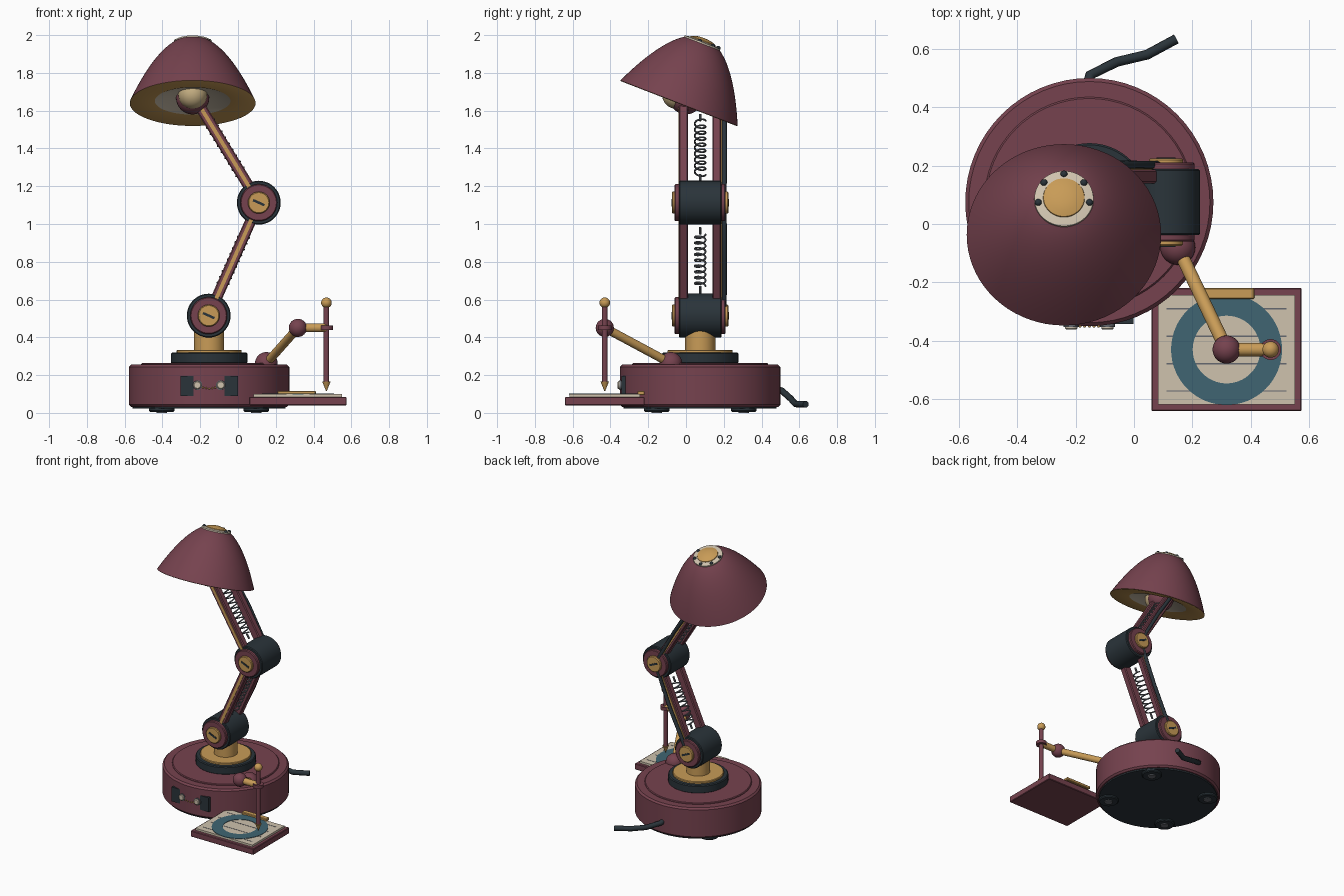
import bpy, bmesh, math
from mathutils import Matrix, Vector

if "Cube" in bpy.data.objects:
    bpy.data.objects.remove(bpy.data.objects["Cube"], do_unlink=True)


def material(name, rgb):
    m = bpy.data.materials.new(name)
    m.use_nodes = True
    m.diffuse_color = (*rgb, 1)
    m.node_tree.nodes["Principled BSDF"].inputs["Base Color"].default_value = (*rgb, 1)
    return m


MAROON = material("maroon paint", (0.18, 0.055, 0.077))
GOLD = material("brass", (0.58, 0.33, 0.095))
DARK = material("dark slate", (0.023, 0.034, 0.042))
CREAM = material("cream", (0.62, 0.54, 0.42))
TEAL = material("teal ink", (0.05, 0.13, 0.17))
STEEL = material("steel grey", (0.13, 0.14, 0.16))
GLASS = material("warm glass", (0.55, 0.42, 0.22))


def finish(name, bm, mat, matrix=Matrix(), angle=35):
    bmesh.ops.remove_doubles(bm, verts=bm.verts, dist=1e-5)
    bmesh.ops.recalc_face_normals(bm, faces=bm.faces)
    me = bpy.data.meshes.new(name)
    bm.to_mesh(me)
    bm.free()
    me.transform(matrix)
    me.materials.append(mat)
    ob = bpy.data.objects.new(name, me)
    bpy.context.collection.objects.link(ob)
    bpy.ops.object.select_all(action="DESELECT")
    ob.select_set(True)
    bpy.context.view_layer.objects.active = ob
    bpy.ops.object.shade_smooth_by_angle(angle=math.radians(angle))
    return ob


def lathe(name, profile, mat, matrix=Matrix(), n=48, closed=False):
    bm = bmesh.new()
    vs = [bm.verts.new((r, 0, h)) for r, h in profile]
    pairs = list(zip(vs, vs[1:])) + ([(vs[-1], vs[0])] if closed else [])
    es = [bm.edges.new(p) for p in pairs]
    bmesh.ops.spin(bm, geom=vs + es, cent=(0, 0, 0), axis=(0, 0, 1),
                   angle=math.tau, steps=n, use_duplicate=False)
    return finish(name, bm, mat, matrix)


def rod(name, a, b, r, mat, r2=None, n=32, bevel=0.0):
    a, b = Vector(a), Vector(b)
    d = b - a
    L, e = d.length, r if r2 is None else r2
    m = Matrix.Translation(a) @ d.to_track_quat("Z", "Y").to_matrix().to_4x4()
    prof = [(0, 0), (r - bevel, 0), (r, bevel), (e, L - bevel), (e - bevel, L), (0, L)]
    return lathe(name, prof, mat, m, n)


def ball(name, c, r, mat):
    bm = bmesh.new()
    bmesh.ops.create_uvsphere(bm, u_segments=32, v_segments=16, radius=r)
    return finish(name, bm, mat, Matrix.Translation(c), 60)


def box(name, c, size, mat, rot=0.0, bevel=0.0):
    bm = bmesh.new()
    bmesh.ops.create_cube(bm, size=1)
    bmesh.ops.scale(bm, vec=size, verts=bm.verts)
    if bevel:
        bmesh.ops.bevel(bm, geom=bm.edges[:], offset=bevel, segments=1, affect="EDGES")
    return finish(name, bm, mat, Matrix.Translation(c) @ Matrix.Rotation(rot, 4, "Y"))


def tube(name, pts, r, mat, res=2):
    cu = bpy.data.curves.new(name, "CURVE")
    cu.dimensions = "3D"
    cu.bevel_depth, cu.bevel_resolution, cu.use_fill_caps = r, res, True
    sp = cu.splines.new("POLY")
    sp.points.add(len(pts) - 1)
    for p, q in zip(sp.points, pts):
        p.co = (*q, 1)
    tmp = bpy.data.objects.new(name + " path", cu)
    bm = bmesh.new()
    bpy.context.collection.objects.link(tmp)
    bpy.context.view_layer.update()
    me = bpy.data.meshes.new_from_object(tmp.evaluated_get(bpy.context.evaluated_depsgraph_get()))
    bm.from_mesh(me)
    bpy.data.objects.remove(tmp)
    bpy.data.meshes.remove(me)
    return finish(name, bm, mat, angle=50)


CX, CY = -0.153, 0.075   # base centre


def post(name, z0, z1, r, mat, bevel=0.0):
    return rod(name, (CX, CY, z0), (CX, CY, z1), r, mat, n=64, bevel=bevel)


# Base, turntable and column
post("base_underside", 0.022, 0.05, 0.405, DARK)
post("base_body", 0.032, 0.255, 0.425, MAROON, 0.012)
post("base_top", 0.25, 0.264, 0.36, MAROON, 0.005)
post("turntable", 0.26, 0.32, 0.202, DARK, 0.006)
post("turntable_plate", 0.315, 0.334, 0.172, GOLD, 0.004)
post("column", 0.33, 0.5, 0.08, GOLD)
for sx in (-1, 1):
    for sy in (-1, 1):
        x, y = CX + sx * 0.25, CY + sy * 0.23
        rod("foot", (x, y, 0.006), (x, y, 0.03), 0.068, DARK, bevel=0.006)
        rod("foot_screw", (x, y, 0), (x, y, 0.01), 0.028, STEEL)

# Front control panel
box("control_panel", (CX, -0.32, 0.143), (0.304, 0.044, 0.106), DARK)
for sx in (-1, 1):
    x = CX + sx * 0.062
    rod("knob_ring", (x, -0.34, 0.147), (x, -0.352, 0.147), 0.026, STEEL, n=20)
    rod("knob", (x, -0.34, 0.147), (x, -0.362, 0.147), 0.021, CREAM, n=20, bevel=0.004)
for i in range(-2, 3):
    ball("indicator", (CX + i * 0.016, -0.35, 0.128 + 0.003 * abs(i)), 0.005, GOLD)

# Power lead at the back
tube("power_lead", [(-0.16, 0.47, 0.13), (-0.15, 0.51, 0.115), (-0.06, 0.555, 0.075),
                    (0.045, 0.58, 0.047), (0.145, 0.634, 0.045)], 0.018, DARK)

# Arm joints
LOW, MID, TOP = Vector((-0.155, CY, 0.515)), Vector((0.11, CY, 1.113)), Vector((-0.225, CY, 1.662))
for tag, c in (("lower", LOW), ("middle", MID)):
    for part, half, r, mat in (("drum", 0.113, 0.116, DARK), ("cheek", 0.135, 0.098, MAROON),
                               ("cap", 0.15, 0.058, GOLD)):
        off = Vector((0, half, 0))
        rod(f"{tag}_{part}", c - off, c + off, r, mat, n=48, bevel=0.005)
    for s in (-1, 1):
        box(f"{tag}_slot", c + Vector((0, s * 0.15, 0)), (0.066, 0.006, 0.013), DARK, rot=0.42)

# Twin arm bars with brass inlays and springs
for tag, a, b, t0, t1 in (("lower", LOW, MID, 0.26, 0.72), ("upper", MID, TOP, 0.27, 0.79)):
    d = b - a
    tilt = math.atan2(d.x, d.z)
    for s in (-1, 1):
        mid = (a + b) / 2 + Vector((0, s * 0.088, 0))
        box(f"{tag}_bar", mid, (0.058, 0.047, d.length), MAROON, tilt, 0.006)
        box(f"{tag}_inlay", mid + Vector((0, s * 0.023, 0)), (0.02, 0.008, d.length * 0.94), GOLD, tilt)
    u, v = d.normalized(), Vector((0, 1, 0))
    w = u.cross(v)
    pts, turns, per = [], 9, 16
    for i in range(turns * per + 1):
        q = math.tau * i / per
        pts.append(a + d * (t0 + (t1 - t0) * i / (turns * per))
                   + 0.029 * (math.cos(q) * v + math.sin(q) * w))
    tube(f"{tag}_spring", pts, 0.005, STEEL, 1)
    rod(f"{tag}_spring_pin", a + d * (t0 - 0.06), a + d * t0, 0.007, STEEL, n=8)
    rod(f"{tag}_spring_pin", a + d * t1, a + d * (t1 + 0.06), 0.007, STEEL, n=8)

# Cable behind the arm
back = Vector((0, 0.127, 0))
tube("arm_cable", [LOW + back, (LOW + MID) / 2 + back + Vector((0.012, 0.002, 0)), MID + back,
                   (MID + TOP) / 2 + back + Vector((0.012, 0.002, 0)), TOP + back], 0.013, DARK)

# Lamp head, built about its tilted axis
HEAD = Matrix.Translation((-0.24, -0.037, 1.64)) @ Matrix.Rotation(-0.3695, 4, "X")
R, H = 0.333, 0.372
outer = [(R * math.sqrt(1 - t), H * t) for t in (i / 24 * 0.92 for i in range(25))]
lathe("shade", outer + [(0, outer[-1][1])], MAROON, HEAD, 72)
lathe("shade_lining", [(R, 0), (R - 0.006, -0.003), (0.2, 0.012)], GOLD, HEAD, 72)
lathe("reflector", [(0.2, 0.012), (0.12, 0.04), (0, 0.05)], CREAM, HEAD, 72)
lathe("vent_ring", [(0.103, 0.325), (0.101, 0.345), (0.06, 0.353), (0, 0.353)], CREAM, HEAD)
lathe("crown", [(0.073, 0.345), (0.07, 0.355), (0.05, 0.363), (0.025, 0.368), (0, 0.369)], GOLD, HEAD)
for k in range(-2, 3):
    q = math.radians(90 + 50 * k)
    ball("vent_hole", HEAD @ Vector((0.089 * math.cos(q), 0.089 * math.sin(q), 0.346)), 0.012, DARK)
ball("head_knuckle", (-0.24, 0.0, 1.668), 0.088, MAROON)
ball("bulb", (-0.24, -0.05, 1.686), 0.077, GLASS)

# Drawing board
BX, BY = 0.317, -0.43
box("board", (BX, BY, 0.062), (0.515, 0.422, 0.045), MAROON, bevel=0.004)
box("paper", (BX, BY, 0.09), (0.468, 0.375, 0.018), CREAM)
for i in range(4):
    box("ruled_line", (BX, -0.29 - 0.094 * i, 0.0992), (0.41, 0.005, 0.002), STEEL)
lathe("ink_ring", [(0.116, 0.097), (0.19, 0.097), (0.19, 0.102), (0.116, 0.102)], TEAL,
      Matrix.Translation((BX, BY, 0)), 64, True)
box("clip", (0.31, -0.238, 0.105), (0.204, 0.038, 0.022), GOLD, bevel=0.004)

# Side arm and pen
HIP, ELBOW, GRIP = (0.15, -0.08, 0.262), (BX, BY, 0.45), (0.468, BY, 0.45)
ball("pen_arm_hip", HIP, 0.06, MAROON)
rod("pen_arm_link", HIP, ELBOW, 0.023, GOLD)
ball("pen_arm_elbow", ELBOW, 0.048, MAROON)
rod("pen_arm_forearm", ELBOW, GRIP, 0.023, GOLD)


def pen(name, z0, z1, r, mat, r2=None):
    rod(name, (GRIP[0], BY, z0), (GRIP[0], BY, z1), r, mat, r2, n=24)


pen("pen_collar", 0.438, 0.462, 0.036, MAROON)
pen("pen_shaft", 0.165, 0.57, 0.015, MAROON)
pen("pen_tip", 0.115, 0.165, 0.002, GOLD, 0.022)
ball("pen_finial", (GRIP[0], BY, 0.583), 0.028, GOLD)
